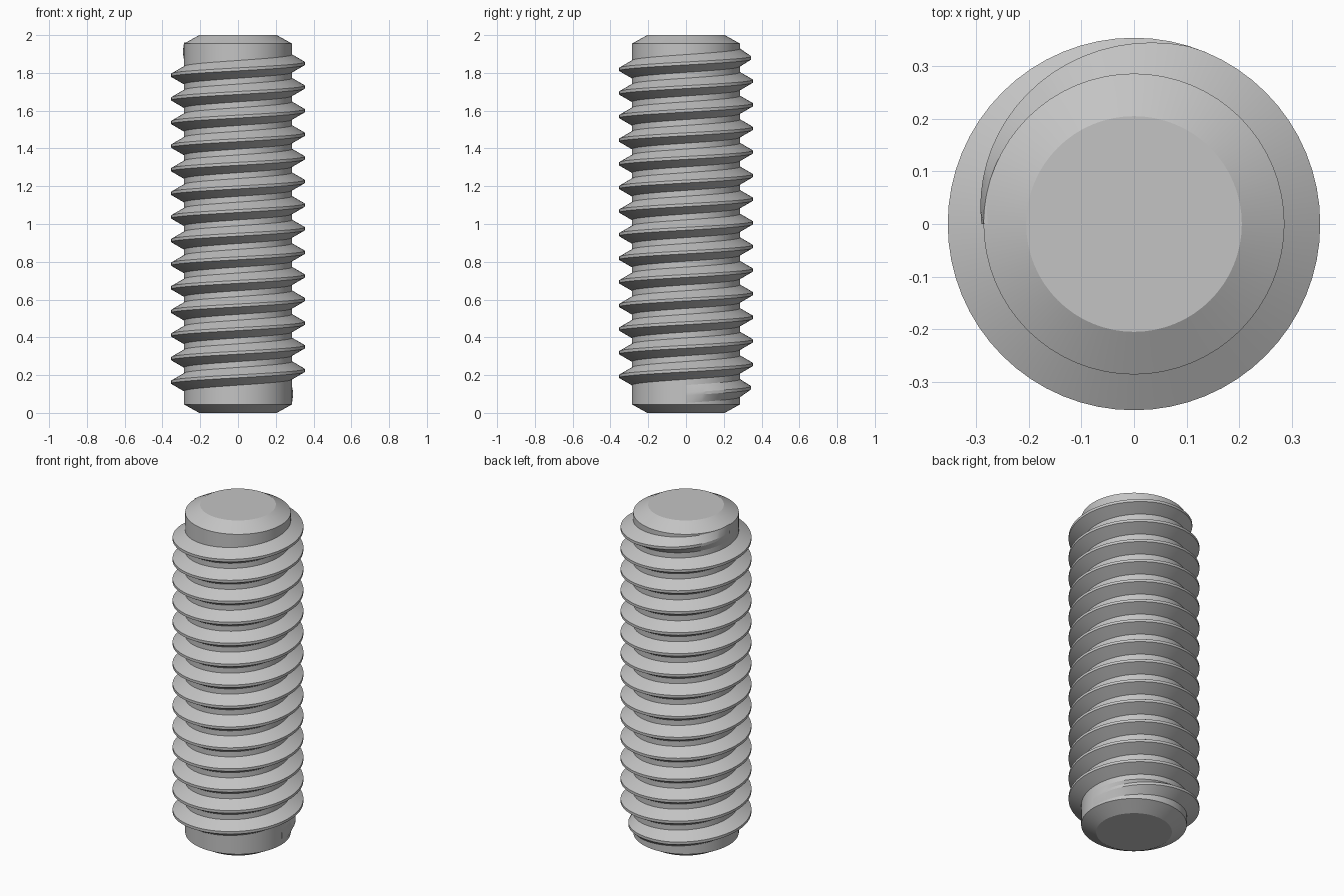
import bpy, bmesh
from math import pi, cos, sin, tan, radians

cube = bpy.data.objects.get("Cube")
if cube:
    bpy.data.objects.remove(cube, do_unlink=True)

SEG = 64                       # sides per turn
PITCH = 0.125
TURNS = 14.5
START_Z = 0.1                  # crest height where the thread begins
CORE_R, CREST_R, INNER_R = 0.286, 0.354, 0.27
CREST_HALF = PITCH / 16
BASE_HALF = CREST_HALF + (CREST_R - CORE_R) * tan(radians(30))
FADE = 0.3                     # turns over which the thread runs out

steel = bpy.data.materials.new("steel grey")
steel.use_nodes = True
grey = (0.55, 0.55, 0.55, 1)
steel.diffuse_color = grey
steel.node_tree.nodes["Principled BSDF"].inputs["Base Color"].default_value = grey


def skin(name, rings, closed_rings):
    """Bridge successive rings of points and cap both ends."""
    bm = bmesh.new()
    rows = [[bm.verts.new(p) for p in ring] for ring in rings]
    n = len(rows[0])
    for a, b in zip(rows, rows[1:]):
        for i in range(n):
            j = (i + 1) % n
            bm.faces.new((a[i], a[j], b[j], b[i]))
    bm.faces.new(rows[0])
    bm.faces.new(rows[-1])
    bmesh.ops.recalc_face_normals(bm, faces=bm.faces)
    mesh = bpy.data.meshes.new(name)
    bm.to_mesh(mesh)
    bm.free()
    mesh.materials.append(steel)
    obj = bpy.data.objects.new(name, mesh)
    bpy.context.collection.objects.link(obj)
    bpy.ops.object.select_all(action='DESELECT')
    obj.select_set(True)
    bpy.context.view_layer.objects.active = obj
    bpy.ops.object.shade_smooth_by_angle(angle=radians(20))
    return obj


def polar(r, angle, z):
    return (r * cos(angle), r * sin(angle), z)


# Rod core with chamfered ends
outline = [(0.205, 0), (CORE_R, 0.045), (CORE_R, 1.955), (0.205, 2)]
skin("rod_core", [[polar(r, 2 * pi * i / SEG, z) for i in range(SEG)]
                  for r, z in outline], True)

# Right-handed helical thread, sinking into the core at both ends
sections = []
for k in range(int(TURNS * SEG) + 1):
    turn = k / SEG
    rise = min(1, turn / FADE, (TURNS - turn) / FADE)
    crest = CORE_R + 0.004 + (CREST_R - CORE_R - 0.004) * rise
    z = START_Z + PITCH * turn
    half = [(INNER_R, BASE_HALF), (CORE_R, BASE_HALF), (crest, CREST_HALF)]
    profile = [(r, -h) for r, h in half] + [(r, h) for r, h in reversed(half)]
    sections.append([polar(r, 2 * pi * turn, z + h) for r, h in profile])
skin("screw_thread", sections, False)
